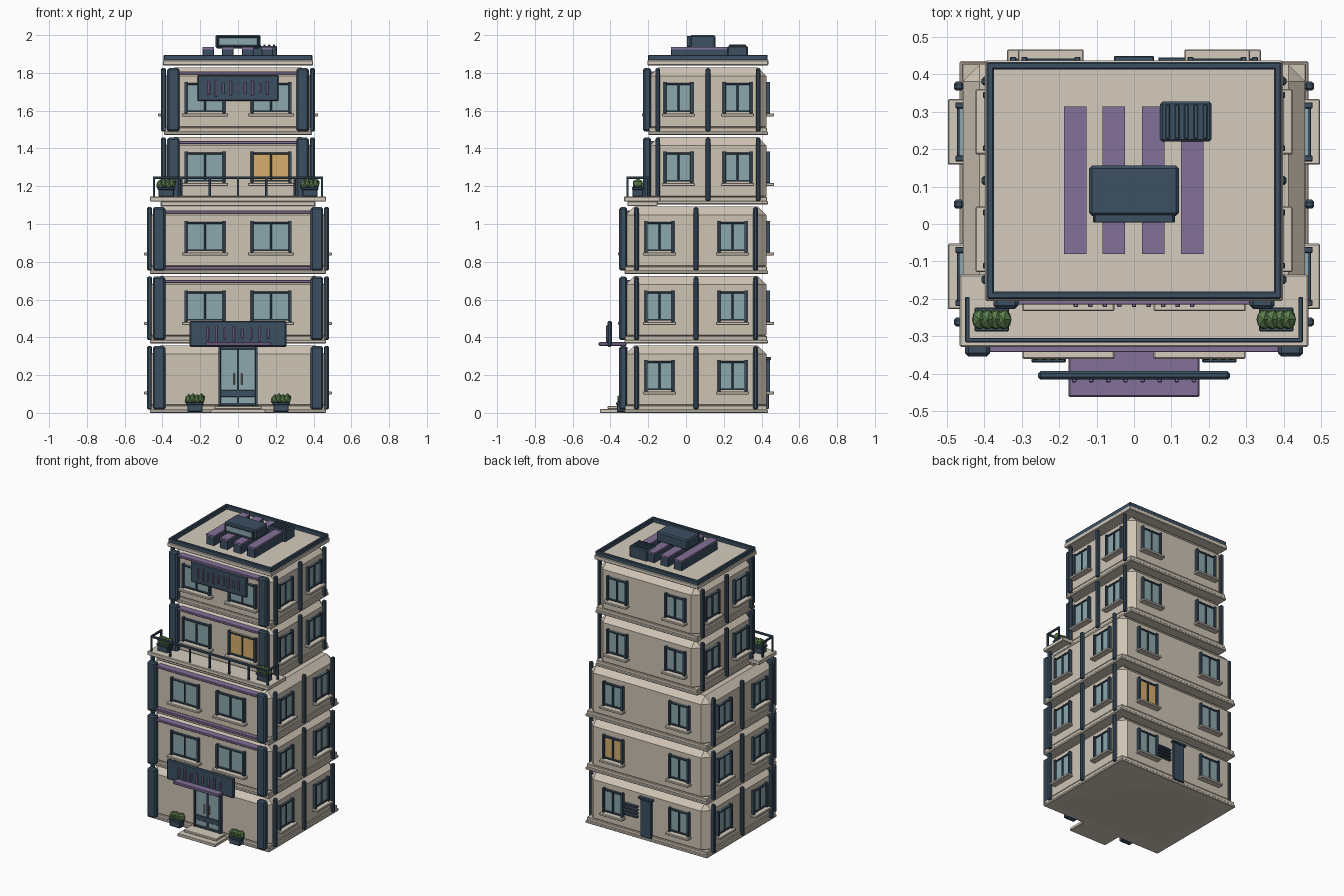
import bpy, bmesh
from math import pi
from mathutils import Matrix, Vector

if "Cube" in bpy.data.objects:
    bpy.data.objects.remove(bpy.data.objects["Cube"])

def mat(name, r, g, b):
    m = bpy.data.materials.new(name)
    m.diffuse_color = (r, g, b, 1)
    m.use_nodes = True
    m.node_tree.nodes["Principled BSDF"].inputs["Base Color"].default_value = m.diffuse_color
    return m

WALL = mat("wall_beige", .62, .55, .46)
TRIM = mat("ledge_beige", .66, .60, .51)
NAVY = mat("navy", .045, .08, .12)
GLASS = mat("glass", .26, .39, .42)
LIT = mat("lit_glass", .68, .42, .15)
PURPLE = mat("purple", .23, .16, .32)
GREEN = mat("leaf_green", .10, .20, .07)
TAN = mat("handle_tan", .5, .38, .25)

def finish(name, bm, material):
    me = bpy.data.meshes.new(name)
    bm.to_mesh(me)
    bm.free()
    me.materials.append(material)
    ob = bpy.data.objects.new(name, me)
    bpy.context.collection.objects.link(ob)
    return ob

def boxes(name, material, items, bevel=0.0, angle=0.0):
    """One object from boxes (x0,x1,y0,y1,z0,z1), turned about z, edges chamfered."""
    bm = bmesh.new()
    for x0, x1, y0, y1, z0, z1 in items:
        m = Matrix.Translation(((x0 + x1) / 2, (y0 + y1) / 2, (z0 + z1) / 2)) \
            @ Matrix.Diagonal((x1 - x0, y1 - y0, z1 - z0, 1))
        bmesh.ops.create_cube(bm, size=1, matrix=m)
    if bevel:
        bmesh.ops.bevel(bm, geom=bm.edges[:], offset=bevel, segments=1,
                        profile=.5, affect='EDGES', clamp_overlap=True)
    bm.transform(Matrix.Rotation(angle, 4, 'Z'))
    return finish(name, bm, material)

def mirrored(items):
    return items + [(-b, -a, c, d, e, f) for a, b, c, d, e, f in items]

def window(name, u, d, z, w, angle, glass=GLASS, sill_w=.175):
    """Two-pane window centred at u on the wall at distance d from the axis."""
    h, z0, z1 = w / 2, z + .12, z + .275
    y = -d
    boxes(name + "_glass", glass, [(u - h, u + h, y - .008, y + .01, z0, z1)], 0, angle)
    boxes(name + "_frame", NAVY, [
        (u - h - .004, u - h + .012, y - .02, y + .01, z0 - .006, z1 + .006),
        (u + h - .012, u + h + .004, y - .02, y + .01, z0 - .006, z1 + .006),
        (u - .005, u + .005, y - .015, y + .01, z0, z1),
        (u - h, u + h, y - .016, y + .01, z1 - .01, z1),
        (u - h, u + h, y - .016, y + .01, z0, z0 + .01)], .002, angle)
    boxes(name + "_sill", TRIM, [(u - sill_w / 2, u + sill_w / 2, y - .04, y + .01,
                                  z0 - .022, z0 - .006)], .003, angle)

# Storeys: wide lower three, set-back upper two
STEP = .368
for i in range(5):
    z, n = i * STEP, f"floor_{i + 1}"
    low = i < 3
    hx, yf, yb = (.457, -.32, .426) if low else (.383, -.193, .426)
    px = .418 if low else .342
    boxes(n + "_walls", WALL, [(-hx, hx, yf, yb, z, z + STEP - .012)], .045)
    boxes(n + "_ledge", TRIM, [(-hx - .009, hx + .009, yf - .006, yb + .009, z, z + .018)], .004)
    boxes(n + "_plinth", WALL, [(-hx - .003, hx + .003, yf - .002, yb + .003, z + .016, z + .04)], .003)
    boxes(n + "_front_pilasters", NAVY,
          mirrored([(px - .033, px + .033, yf - .034, yf + .008, z + .018, z + .353)]), .009)
    # thin vertical rails on the sides
    yc, dy = (yf + yb) / 2, (.315 if low else .265)
    boxes(n + "_side_rails", NAVY, mirrored(
        [(hx - .002, hx + .024, y - .012, y + .012, z + .018, z + .353)
         for y in (yc - dy, yc, yc + dy)]), .006)
    # purple trim lines between the pilasters
    if i:
        strips = [(-px + .03, px - .03, yf - .022, yf + .03, z + .32, z + .335)]
        if i == 2:
            strips.append((-px + .03, px - .03, yf - .022, yf + .01, z + .024, z + .04))
        boxes(n + "_purple_trim", PURPLE, strips, .002)
    # windows on every side
    off = .193 if low else .157
    for s in (-1, 1):
        window(f"{n}_right_window", yc + s * off, hx, z, .15, pi / 2)
        window(f"{n}_left_window", -yc + s * off, hx, z, .15, -pi / 2)
        window(f"{n}_back_window", s * (.252 if low else .222), yb, z, .15, pi,
               LIT if i == 1 and s < 0 else GLASS)
        if i:
            window(f"{n}_front_window", s * .175, -yf, z, .21, 0,
                   LIT if i == 3 and s > 0 else GLASS, .245)

# Entrance steps and double door
boxes("entrance_steps", TRIM, [(-.145, .145, -.455, -.31, 0, .02),
                               (-.125, .125, -.415, -.31, .02, .036)], .003)
boxes("door_glass", GLASS, [(-.095, .095, -.328, -.31, .04, .345)])
boxes("door_frame", NAVY, mirrored([(.09, .104, -.342, -.31, .036, .35)]) + [
    (-.1, .1, -.34, -.31, .335, .35), (-.1, .1, -.336, -.31, .036, .05),
    (-.006, .006, -.336, -.31, .04, .345), (-.095, .095, -.334, -.31, .085, .12)], .002)
boxes("door_handles", TAN, mirrored([(.016, .023, -.347, -.335, .15, .21)]), .002)

# Entrance awning and slatted sign panels
boxes("entrance_awning", PURPLE, [(-.175, .175, -.462, -.315, .355, .375)], .004)
def sign(name, hw, y0, y1, z0, z1, heights, span):
    boxes(name + "_panel", NAVY, [(-hw, hw, y0, y1, z0, z1)], .006)
    zc, k = (z0 + z1) / 2, len(heights) - 1
    boxes(name + "_slats", PURPLE, [
        (x - .006, x + .006, y0 - .008, y0 + .002, zc - h / 2, zc + h / 2)
        for x, h in ((span * (2 * j / k - 1), h) for j, h in enumerate(heights))], .002)
SLATS = (.07, .09, .06, .08, .05, .06, .08, .05, .07)
sign("entrance_sign", .256, -.415, -.393, .35, .487, SLATS[:8], .16)
sign("upper_sign", .215, -.214, -.19, 1.65, 1.79, SLATS, .155)

# Back door, its hood and a louvred vent
boxes("back_door", NAVY, [(-.042, .042, .42, .44, .02, .285)], .004)
boxes("back_door_hood", NAVY, [(-.054, .054, .42, .449, .28, .296)], .003)
boxes("back_vent", NAVY, [(.065, .17, .42, .445, z, z + .012)
                          for z in (.14, .163, .186, .209)], .002)

# Balcony slab and railing
boxes("balcony_slab", TRIM, [(-.466, .466, -.328, -.135, 1.118, 1.145),
                             (-.41, .41, -.31, -.15, 1.095, 1.12)], .004)
R = .006
rail = [(-.45, .45, -.316, -.304, 1.238, 1.252)]
rail += mirrored([(.439, .451, -.316, -.195, 1.238, 1.252),
                  (.439, .451, -.207, -.195, 1.14, 1.245)])
rail += [(x - R, x + R, -.316, -.304, 1.14, 1.245)
         for x in (-.445, -.3, -.15, 0, .15, .3, .445)]
boxes("balcony_railing", NAVY, rail, .002)

# Planters with faceted bushes
def planter(name, x, y, z):
    boxes(name + "_pot", NAVY, [(x - .04, x + .04, y - .028, y + .028, z, z + .042),
                                (x - .046, x + .046, y - .032, y + .032, z + .036, z + .05)], .003)
    bm = bmesh.new()
    for j in range(4):
        bmesh.ops.create_icosphere(bm, subdivisions=1, radius=1, matrix=
            Matrix.Translation((x - .033 + .022 * j, y, z + .064 + .004 * (j % 2)))
            @ Matrix.Diagonal((.022, .03, .029, 1)))
    finish(name + "_bush", bm, GREEN)
for s in (-1, 1):
    planter("balcony_planter", s * .38, -.255, 1.145)
    planter("ground_planter", s * .228, -.338, .006)

# Roof slab and parapet
boxes("roof_slab", TRIM, [(-.398, .398, -.205, .436, 1.84, 1.868)], .004)
boxes("roof_parapet", NAVY, mirrored([(.374, .394, -.2, .432, 1.86, 1.896)]) + [
    (-.394, .394, -.2, -.18, 1.86, 1.896), (-.394, .394, .412, .432, 1.86, 1.896)], .004)

# Roof ducts with purple tops
xs = [-.157, -.054, .051, .155]
boxes("roof_ducts", NAVY, [(x - .03, x + .03, -.08, .314, 1.865, 1.926) for x in xs], .002)
boxes("roof_duct_tops", PURPLE, [(x - .03, x + .03, -.08, .314, 1.925, 1.936) for x in xs])

# Rooftop cabin with glazed front
boxes("roof_cabin", NAVY, [(-.12, .12, .022, .156, 1.93, 2.0)], .008)
boxes("roof_cabin_glass", GLASS, [(-.1, .1, .012, .03, 1.945, 1.988)])
boxes("roof_cabin_frame", NAVY, mirrored([(.1, .109, .004, .03, 1.94, 1.993)]) + [
    (-.105, .105, .004, .03, 1.986, 1.994), (-.105, .105, .004, .03, 1.938, 1.947)], .002)

# Rooftop cooling unit with ribs
boxes("roof_cooling_unit", NAVY, [(.07, .207, .22, .327, 1.865, 1.943)], .006)
boxes("roof_cooling_ribs", NAVY, [(x - .006, x + .006, .228, .318, 1.94, 1.949)
                                  for x in (.09, .115, .14, .165, .19)], .002)
